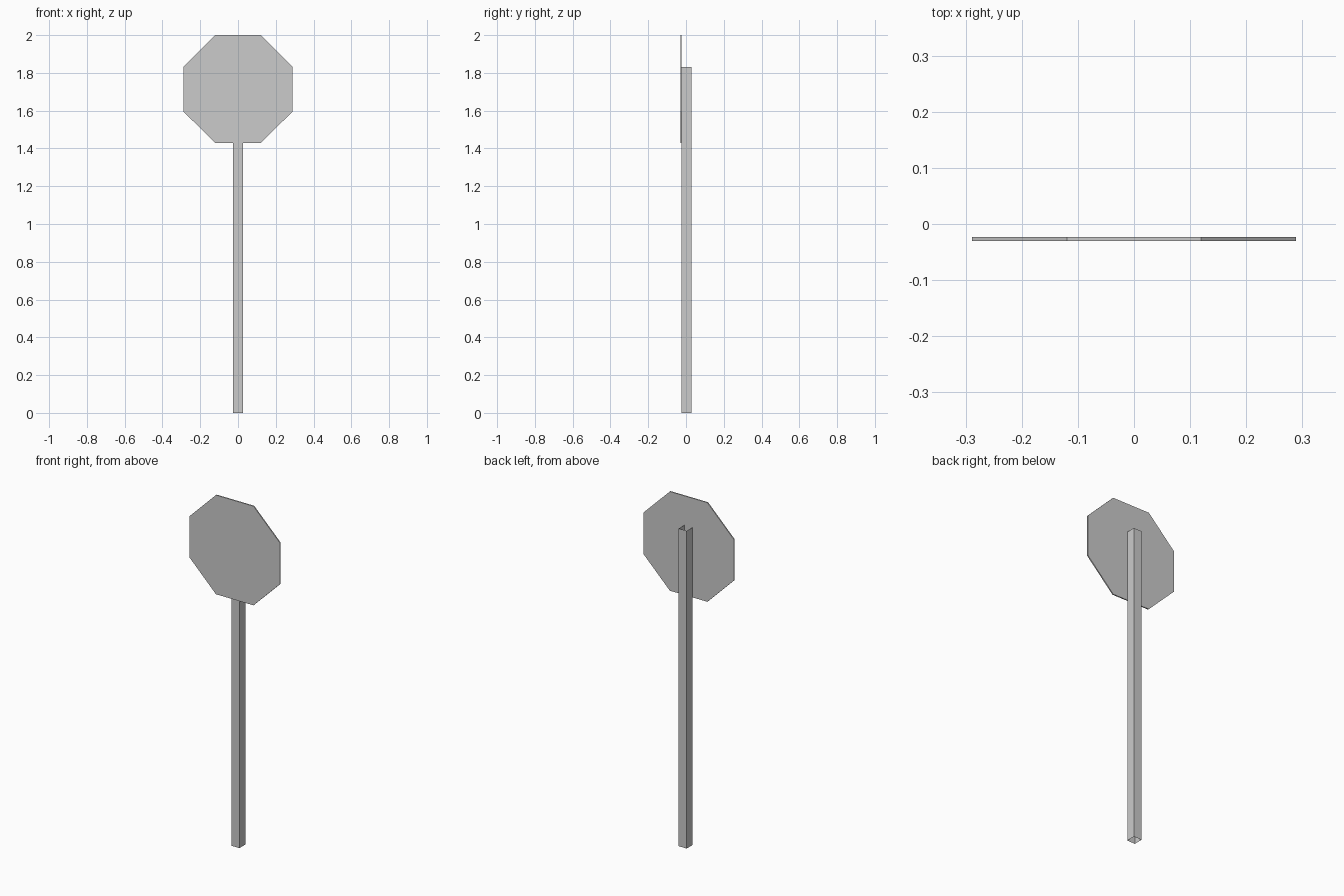
import bpy, bmesh
from math import pi
from mathutils import Matrix

if "Cube" in bpy.data.objects:
    bpy.data.objects.remove(bpy.data.objects["Cube"])


def make_object(name, bm):
    bmesh.ops.recalc_face_normals(bm, faces=bm.faces)
    mesh = bpy.data.meshes.new(name)
    bm.to_mesh(mesh)
    bm.free()
    obj = bpy.data.objects.new(name, mesh)
    bpy.context.collection.objects.link(obj)
    return obj


# Post: square tube, open at both ends
POST_X, POST_FRONT, POST_BACK, POST_TOP = 0.0255, -0.0235, 0.030, 1.832
bm = bmesh.new()
bmesh.ops.create_cube(bm, size=1, matrix=(
    Matrix.Translation((0, (POST_FRONT + POST_BACK) / 2, POST_TOP / 2))
    @ Matrix.Diagonal((2 * POST_X, POST_BACK - POST_FRONT, POST_TOP, 1))))
bm.normal_update()
caps = [f for f in bm.faces if abs(f.normal.z) > 0.9]
bmesh.ops.delete(bm, geom=caps, context='FACES_ONLY')
make_object("post", bm)

# Sign plate: thin octagon standing upright against the front of the post
HALF_W, HALF_H, PLATE_FRONT, PLATE_BACK = 0.289, 0.286, -0.030, -0.0235
APOTHEM = 0.9238795  # apothem of a unit-radius octagon
bm = bmesh.new()
bmesh.ops.create_cone(
    bm, cap_ends=True, segments=8, radius1=1 / APOTHEM, radius2=1 / APOTHEM, depth=1,
    matrix=(Matrix.Translation((0, (PLATE_FRONT + PLATE_BACK) / 2, 2 - HALF_H))
            @ Matrix.Diagonal((HALF_W, PLATE_BACK - PLATE_FRONT, HALF_H, 1))
            @ Matrix.Rotation(pi / 2, 4, 'X') @ Matrix.Rotation(pi / 8, 4, 'Z')))
# Make sure a flat edge, not a corner, is at the top
top = max(v.co.z for v in bm.verts)
if sum(abs(v.co.z - top) < 1e-4 for v in bm.verts) < 4:
    bmesh.ops.rotate(bm, verts=bm.verts, cent=(0, 0, 2 - HALF_H),
                     matrix=Matrix.Rotation(pi / 8, 3, 'Y'))
make_object("sign_plate", bm)
